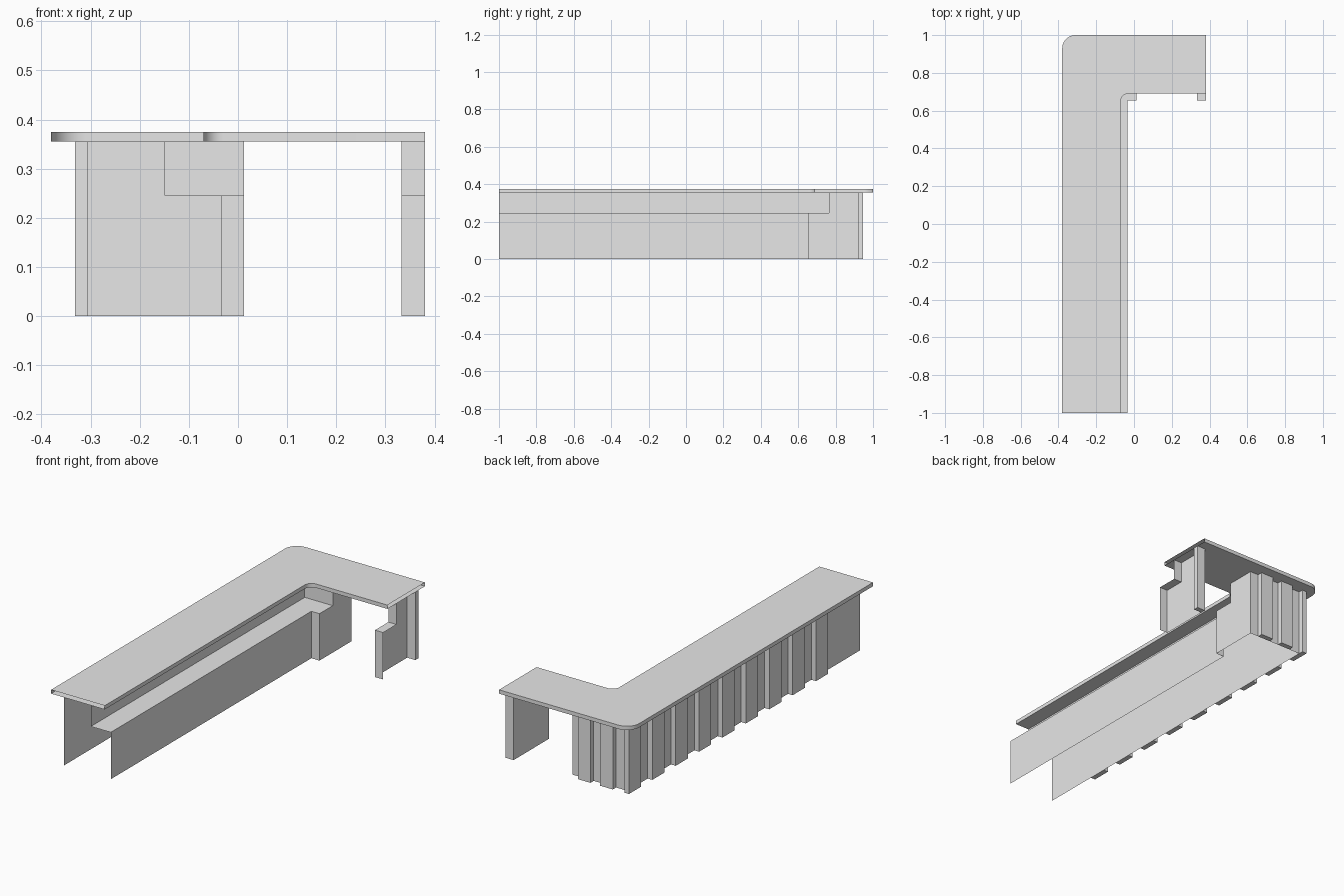
import bpy, bmesh
from math import cos, sin, pi

cube = bpy.data.objects.get("Cube")
if cube:
    bpy.data.objects.remove(cube)

grey = bpy.data.materials.new("plain grey")
grey.use_nodes = True
grey.diffuse_color = (0.8, 0.8, 0.8, 1)
grey.node_tree.nodes["Principled BSDF"].inputs["Base Color"].default_value = grey.diffuse_color

FLOOR, SHELF, UNDER, TOP = 0.0, 0.245, 0.355, 0.375
OUT_X, IN_X, STEP_X = -0.305, -0.035, -0.15      # long arm wall lines
OUT_Y, IN_Y, STEP_Y = 0.92, 0.655, 0.765         # short arm wall lines
DOOR_A, DOOR_B, END = 0.012, 0.333, 0.38         # door opening and free end
SLAT = 0.027


def finish(name, bm, recalc=False):
    if recalc:
        bmesh.ops.recalc_face_normals(bm, faces=bm.faces)
    mesh = bpy.data.meshes.new(name)
    bm.to_mesh(mesh)
    bm.free()
    mesh.materials.append(grey)
    obj = bpy.data.objects.new(name, mesh)
    bpy.context.collection.objects.link(obj)
    return obj


def sheet(name, points):
    bm = bmesh.new()
    bm.faces.new([bm.verts.new(p) for p in points])
    return finish(name, bm)


def wall(name, path, z0, z1):
    """Vertical sheet along a plan path."""
    bm = bmesh.new()
    low = [bm.verts.new((x, y, z0)) for x, y in path]
    high = [bm.verts.new((x, y, z1)) for x, y in path]
    for i in range(len(path) - 1):
        bm.faces.new((low[i], low[i + 1], high[i + 1], high[i]))
    return finish(name, bm)


def box(name, x0, x1, y0, y1):
    """Slat from the floor to the underside of the counter."""
    bm = bmesh.new()
    bmesh.ops.create_cube(bm, size=1)
    for v in bm.verts:
        v.co = ((x0 + x1) / 2 + v.co.x * (x1 - x0),
                (y0 + y1) / 2 + v.co.y * (y1 - y0),
                UNDER * (v.co.z + 0.5))
    return finish(name, bm)


def arc(cx, cy, r, steps=10):
    """Quarter turn from facing -x round to facing +y."""
    return [(cx - r * cos(i * pi / 2 / steps), cy + r * sin(i * pi / 2 / steps))
            for i in range(steps + 1)]


# Counter top: L-shaped slab, rounded corners, hollow at both free ends
outer = [(-0.38, -1)] + arc(-0.31, 0.93, 0.07) + [(END, 1)]
inner = [(END, 0.69)] + arc(-0.03, 0.65, 0.04)[::-1] + [(-0.07, -1)]
bm = bmesh.new()
plan = outer + inner
low = [bm.verts.new((x, y, UNDER)) for x, y in plan]
high = [bm.verts.new((x, y, TOP)) for x, y in plan]
bm.faces.new(low)
bm.faces.new(high)
for i in range(len(plan) - 1):
    if i != len(outer) - 1:
        bm.faces.new((low[i], low[i + 1], high[i + 1], high[i]))
counter_top = finish("counter_top", bm, True)
bpy.context.view_layer.objects.active = counter_top
counter_top.select_set(True)
bpy.ops.object.shade_smooth_by_angle()
counter_top.select_set(False)

# Main body: outer wall, inner wall, work shelf and the riser above it
wall("outer_wall", [(OUT_X, -1), (OUT_X, OUT_Y), (DOOR_A, OUT_Y)], FLOOR, UNDER)
wall("inner_wall", [(DOOR_A, IN_Y), (IN_X, IN_Y), (IN_X, -1)], FLOOR, SHELF)
wall("shelf_riser", [(DOOR_A, STEP_Y), (STEP_X, STEP_Y), (STEP_X, -1)], SHELF, UNDER)
sheet("work_shelf", [(x, y, SHELF) for x, y in (
    (STEP_X, -1), (IN_X, -1), (IN_X, IN_Y), (DOOR_A, IN_Y),
    (DOOR_A, STEP_Y), (STEP_X, STEP_Y))])

# End post on the far side of the door opening
wall("post_outer_wall", [(DOOR_B, OUT_Y), (END, OUT_Y)], FLOOR, UNDER)
wall("post_inner_wall", [(END, IN_Y), (DOOR_B, IN_Y)], FLOOR, SHELF)
wall("post_riser", [(END, STEP_Y), (DOOR_B, STEP_Y)], SHELF, UNDER)
sheet("post_shelf", [(DOOR_B, IN_Y, SHELF), (END, IN_Y, SHELF),
                     (END, STEP_Y, SHELF), (DOOR_B, STEP_Y, SHELF)])

# Stepped side panels either side of the door opening
profile = [(IN_Y, FLOOR), (OUT_Y, FLOOR), (OUT_Y, UNDER),
           (STEP_Y, UNDER), (STEP_Y, SHELF), (IN_Y, SHELF)]
sheet("door_side_panel", [(DOOR_A, y, z) for y, z in profile])
sheet("post_side_panel", [(DOOR_B, y, z) for y, z in profile[::-1]])

# Decorative slats on the outer faces
for i in range(9):
    y = 0.845 - i * 0.193
    box(f"long_slat_{i + 1}", OUT_X - SLAT, OUT_X, y, y + 0.1)
for i, (x0, x1) in enumerate([(-0.24, -0.167), (-0.111, -0.038), (DOOR_B, END)]):
    box(f"short_slat_{i + 1}", x0, x1, OUT_Y, OUT_Y + SLAT)
